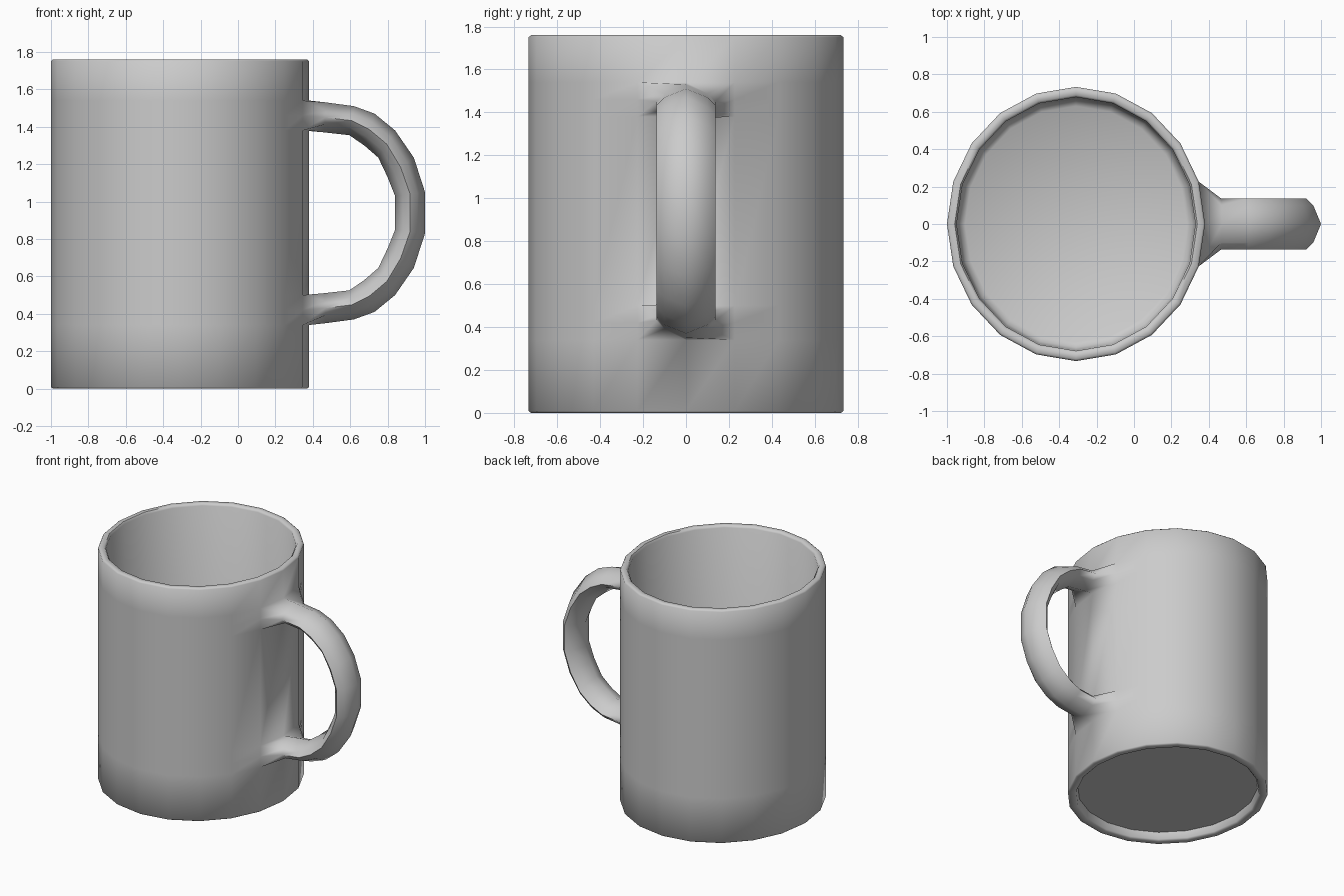
import bpy, bmesh, math
from mathutils import Vector

if "Cube" in bpy.data.objects:
    bpy.data.objects.remove(bpy.data.objects["Cube"], do_unlink=True)

SIDES = 20
CENTRE_X, RX, RY = -0.31, 0.69, 0.733
MID_Z = 0.94          # handle mirror height
HOLE = (0.34, 0.42, 0.5)

# One grey ceramic glaze
glaze = bpy.data.materials.new("grey_glaze")
glaze.use_nodes = True
colour = (0.6, 0.6, 0.6, 1)
glaze.diffuse_color = colour
glaze.node_tree.nodes["Principled BSDF"].inputs["Base Color"].default_value = colour

bm = bmesh.new()


def ring(scale, z):
    """Horizontal loop of the slightly oval body."""
    loop = []
    for i in range(SIDES):
        a = math.tau * i / SIDES
        loop.append(bm.verts.new((CENTRE_X + RX * scale * math.cos(a),
                                  RY * scale * math.sin(a), z)))
    return loop


def bridge(a, b, skip=()):
    n = len(a)
    for i in range(n):
        if i not in skip:
            bm.faces.new((a[i], a[(i + 1) % n], b[(i + 1) % n], b[i]))


# Body: recessed foot, outer wall, rim, inner wall, floor
lower = list(HOLE)
upper = [2 * MID_Z - z for z in reversed(HOLE)]
profile = [(0.90, 0.06), (0.915, 0.01), (0.93, 0), (0.985, 0), (1, 0.008)]
profile += [(1, z) for z in lower + upper]
profile += [(1, 1.75), (0.985, 1.76), (0.94, 1.76), (0.925, 1.745),
            (0.92, 0.17), (0.90, 0.13), (0.86, 0.11)]
rings = [ring(s, z) for s, z in profile]
low = 5
high = low + len(lower)
for r in range(len(rings) - 1):
    opening = r in (low, low + 1, high, high + 1)
    bridge(rings[r], rings[r + 1], (0, SIDES - 1) if opening else ())
bm.faces.new(rings[0])
bm.faces.new(rings[-1])


def opening_loop(outer, middle, inner):
    """Eight vertices round a wall opening, starting at the handle's outside."""
    o, m, i = rings[outer], rings[middle], rings[inner]
    return [o[0], o[1], m[1], i[1], i[0], i[-1], m[-1], o[-1]]


# Handle: outer and inner outline pairs of the upper half, mirrored below
pairs = [((0.47, 1.53), (0.46, 1.37)), ((0.62, 1.51), (0.595, 1.355)),
         ((0.73, 1.47), (0.675, 1.30)), ((0.84, 1.38), (0.75, 1.235)),
         ((0.94, 1.235), (0.80, 1.13)), ((1.0, 1.05), (0.84, 1.03))]
pairs += [tuple((x, 2 * MID_Z - z) for x, z in p) for p in reversed(pairs)]
half = [(1, 0), (0.48, 0.1), (0, 0.137), (-0.48, 0.1), (-1, 0)]
section = half + [(t, -y) for t, y in reversed(half[1:-1])]

top_base = opening_loop(high + 2, high + 1, high)
bottom_base = opening_loop(low, low + 1, low + 2)
loops = [top_base]
for outer, inner in pairs:
    out, inn = Vector((outer[0], 0, outer[1])), Vector((inner[0], 0, inner[1]))
    mid, arm = (out + inn) / 2, (out - inn) / 2
    loops.append([bm.verts.new(mid + arm * t + Vector((0, y, 0))) for t, y in section])
loops.append(bottom_base)
for a, b in zip(loops, loops[1:]):
    bridge(a, b)

# Smooth shading, sharp corners except where the handle blends into the wall
bmesh.ops.recalc_face_normals(bm, faces=bm.faces)
blend = set(top_base + bottom_base)
for f in bm.faces:
    f.smooth = True
for e in bm.edges:
    joint = e.verts[0] in blend and e.verts[1] in blend
    e.smooth = joint or e.calc_face_angle(0) < math.radians(55)

mesh = bpy.data.meshes.new("mug")
bm.to_mesh(mesh)
bm.free()
mesh.materials.append(glaze)
mug = bpy.data.objects.new("mug_with_handle", mesh)
bpy.context.collection.objects.link(mug)
